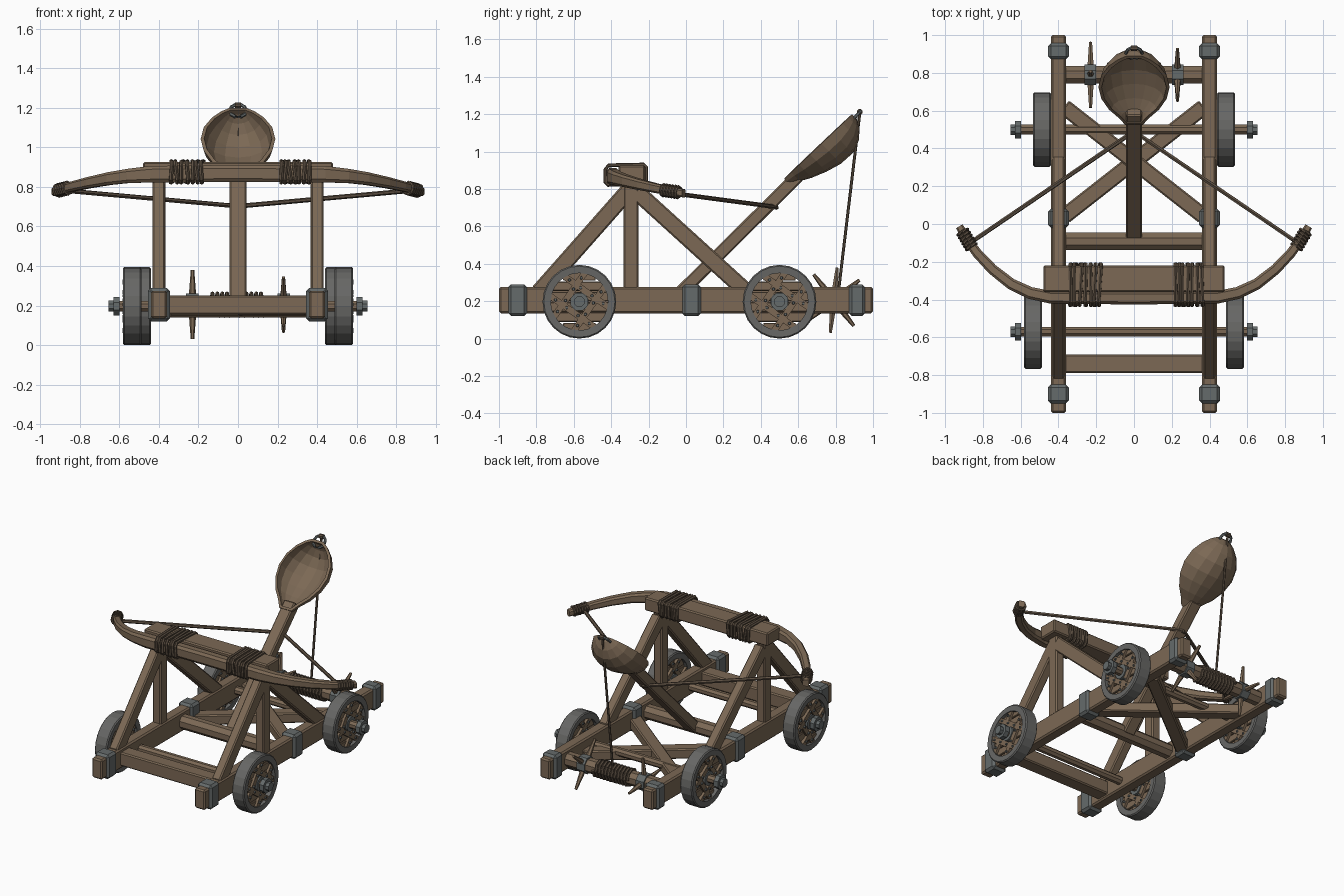
import bpy, bmesh, math, random
from mathutils import Vector, Matrix

if "Cube" in bpy.data.objects:
    bpy.data.objects.remove(bpy.data.objects["Cube"])

random.seed(3)


def material(name, rgb):
    m = bpy.data.materials.new(name)
    m.diffuse_color = (*rgb, 1)
    m.use_nodes = True
    m.node_tree.nodes["Principled BSDF"].inputs["Base Color"].default_value = m.diffuse_color
    return m


WOOD = material("brown wood", (0.20, 0.14, 0.09))
METAL = material("grey iron", (0.13, 0.145, 0.145))
TYRE = material("wheel rim grey", (0.135, 0.135, 0.13))
ROPE = material("dark rope", (0.11, 0.08, 0.055))


def finish(name, bm, mat):
    bmesh.ops.recalc_face_normals(bm, faces=bm.faces)
    me = bpy.data.meshes.new(name)
    bm.to_mesh(me)
    bm.free()
    me.materials.append(mat)
    ob = bpy.data.objects.new(name, me)
    bpy.context.collection.objects.link(ob)
    return ob


def frame(a, b, side):
    """Matrix at the middle of a-b: local z along it, local x near 'side'."""
    a, b = Vector(a), Vector(b)
    z = (b - a).normalized()
    y = z.cross(Vector(side)).normalized()
    x = y.cross(z)
    m = Matrix((x, y, z)).transposed().to_4x4()
    m.translation = (a + b) / 2
    return m, (b - a).length


def beam(name, a, b, w, h, mat=WOOD, bev=0.008, side=(1, 0, 0)):
    """Box timber from a to b, w wide along 'side', h across."""
    m, length = frame(a, b, side)
    bm = bmesh.new()
    bmesh.ops.create_cube(bm, size=1)
    bmesh.ops.scale(bm, vec=(w, h, length), verts=bm.verts)
    if bev:
        bmesh.ops.bevel(bm, geom=bm.edges[:], offset=bev, segments=1, affect='EDGES')
    bm.transform(m)
    return finish(name, bm, mat)


def rod(name, a, b, r1, r2=None, mat=WOOD, n=8):
    d = Vector(b) - Vector(a)
    m, length = frame(a, b, (0, 0, 1) if abs(d.normalized().z) < 0.9 else (1, 0, 0))
    bm = bmesh.new()
    bmesh.ops.create_cone(bm, cap_ends=True, segments=n, radius1=r1,
                          radius2=r1 if r2 is None else r2, depth=length)
    bm.transform(m @ Matrix.Rotation(math.pi / n, 4, 'Z'))
    return finish(name, bm, mat)


def loft(name, rings, mat, closed=False, caps=True):
    """Skin a list of equal vertex rings."""
    bm = bmesh.new()
    vs = [[bm.verts.new(p) for p in ring] for ring in rings]
    n = len(vs[0])
    for i in range(len(vs) if closed else len(vs) - 1):
        p, q = vs[i], vs[(i + 1) % len(vs)]
        for j in range(n):
            bm.faces.new((p[j], p[(j + 1) % n], q[(j + 1) % n], q[j]))
    if caps and not closed:
        bm.faces.new(vs[0])
        bm.faces.new(vs[-1])
    return finish(name, bm, mat)


def tube(name, pts, r, mat=ROPE, closed=False, n=6):
    pts = [Vector(p) for p in pts]
    rings, k = [], len(pts)
    for i, p in enumerate(pts):
        a = pts[i - 1] if (i or closed) else p
        b = pts[(i + 1) % k] if (i < k - 1 or closed) else p
        t = (b - a).normalized()
        u = t.cross(Vector((1, 0.13, 0.07))).normalized()
        v = t.cross(u)
        rings.append([p + (u * math.cos(q) + v * math.sin(q)) * r
                      for q in (math.tau * j / n for j in range(n))])
    return loft(name, rings, mat, closed)


def wheel(name, x, y, s):
    R, z = 0.197, 0.197
    # iron-grey rim
    prof = [(0.153, -0.045), (0.19, -0.047), (R, -0.04), (R, 0.04), (0.19, 0.047), (0.153, 0.045)]
    loft(name + "_rim", [[(x + h, y + r * math.cos(a), z + r * math.sin(a)) for r, h in prof]
                         for a in (math.tau * i / 24 for i in range(24))], TYRE, closed=True)
    # plank face
    for i in range(6):
        c = -0.1375 + 0.055 * i
        half = math.sqrt(0.185 ** 2 - (abs(c) + 0.026) ** 2)
        beam(name + "_plank", (x, y - half, z + c), (x, y + half, z + c), 0.045, 0.05, bev=0.004)
    # crossed battens with studs, both faces
    for k in range(4):
        a = math.radians(55 + 90 * k)
        d, n = Vector((0, math.cos(a), math.sin(a))), Vector((0, -math.sin(a), math.cos(a)))
        for f in (-1, 1):
            c = Vector((x + f * 0.028, y, z)) + n * 0.065
            beam(name + "_batten", c - d * 0.145, c + d * 0.145, 0.02 + 0.004 * (k % 2), 0.034, bev=0)
            for t in (-0.11, -0.037, 0.037, 0.11):
                p = c + d * t
                rod(name + "_stud", p, p + Vector((f * 0.02, 0, 0)), 0.011, 0.007, METAL, 6)
    rod(name + "_hub", (x - s * 0.045, y, z), (x + s * 0.045, y, z), 0.05, None, METAL, 12)
    # axle-end nut
    rod(name + "_nut", (s * 0.598, y, z), (s * 0.63, y, z), 0.05, None, METAL, 8)
    rod(name + "_axle_cap", (s * 0.63, y, z), (s * 0.655, y, z), 0.03, None, METAL, 8)


# chassis
for s in (-1, 1):
    X = 0.4 * s
    beam("side_rail", (X, -1, 0.205), (X, 1, 0.205), 0.08, 0.14, bev=0.01)
    for y, w in ((-0.9, 0.1), (0.03, 0.1), (0.915, 0.085)):
        beam("rail_band", (X, y - w / 2, 0.205), (X, y + w / 2, 0.205), 0.11, 0.17, METAL, 0.015)
    # side frame
    beam("frame_post", (X, -0.295, 0.26), (X, -0.295, 0.86), 0.065, 0.08)
    beam("front_strut", (X, -0.79, 0.245), (X, -0.30, 0.80), 0.064, 0.09)
    beam("rear_strut", (X, 0.33, 0.245), (X, -0.27, 0.79), 0.064, 0.09)
    # crossed floor brace
    beam("floor_brace", (-s * 0.37, 0.62, 0.18 + 0.004 * s), (s * 0.37, 0.04, 0.18 + 0.004 * s),
         0.07, 0.085, side=(0, 0, 1))
    wheel("front_wheel", s * 0.535, -0.57, s)
    wheel("rear_wheel", s * 0.487, 0.5, s)

beam("front_crossbeam", (-0.37, -0.74, 0.203), (0.37, -0.74, 0.203), 0.095, 0.1, side=(0, 0, 1))
rod("arm_pivot_beam", (-0.37, -0.092, 0.203), (0.37, -0.092, 0.203), 0.05)
for y in (-0.57, 0.5):
    rod("axle", (-0.6, y, 0.197), (0.6, y, 0.197), 0.028)

# head beam
beam("head_beam", (-0.48, -0.29, 0.88), (0.48, -0.29, 0.88), 0.092, 0.14, side=(0, 0, 1))

# bow: x, y, z, half height, half depth on one side, mirrored
half = [(0.0, -0.392, 0.868, 0.043, 0.034), (0.44, -0.388, 0.864, 0.042, 0.034),
        (0.55, -0.365, 0.856, 0.036, 0.032), (0.65, -0.318, 0.842, 0.032, 0.03),
        (0.75, -0.24, 0.822, 0.028, 0.028), (0.83, -0.155, 0.803, 0.025, 0.026),
        (0.885, -0.08, 0.788, 0.023, 0.024), (0.925, -0.012, 0.777, 0.022, 0.02)]
path = [(-x, y, z, h, d) for x, y, z, h, d in half[:0:-1]] + half
rings = []
for i, (x, y, z, h, d) in enumerate(path):
    a, b = path[max(i - 1, 0)], path[min(i + 1, len(path) - 1)]
    t = Vector((b[0] - a[0], b[1] - a[1], 0)).normalized()
    n = Vector((t.y, -t.x, 0))
    rings.append([Vector((x, y, z)) + n * d * u + Vector((0, 0, h * v)) for u, v in
                  ((1, .6), (.6, 1), (-.6, 1), (-1, .6), (-1, -.6), (-.6, -1), (.6, -1), (1, -.6))])
loft("bow", rings, WOOD)

# rope lashings around head beam and bow
for x0, x1 in ((-0.335, -0.18), (0.215, 0.355)):
    for i in range(7):
        x = x0 + (x1 - x0) * i / 6
        j = [random.uniform(-0.008, 0.008) for _ in range(4)]
        tube("beam_lashing", [(x + j[0], -0.418, 0.822), (x + j[0], -0.43, 0.835), (x + j[1], -0.43, 0.905),
                              (x + j[1], -0.415, 0.926), (x + j[2], -0.225, 0.93), (x + j[2], -0.213, 0.918),
                              (x + j[3], -0.213, 0.84), (x + j[3], -0.225, 0.825)], 0.0105, closed=True)

for s in (-1, 1):
    # bow tip lashings
    t = Vector((0.5 * s, 0.85, -0.12)).normalized()
    n = t.cross(Vector((0, 0, 1))).normalized()
    v = n.cross(t)
    for i in range(6):
        c = Vector((0.884 * s, -0.082, 0.788)) + t * (i - 2.5) * 0.018
        tube("tip_lashing", [c + n * 0.03 * math.cos(a) + v * 0.03 * math.sin(a)
                             for a in (math.tau * k / 8 for k in range(8))], 0.009, closed=True)
    # bowstring
    tube("bowstring", [(0.86 * s, -0.095, 0.78), (0.03 * s, 0.47, 0.705), (0, 0.485, 0.70)], 0.012)

# throwing arm
beam("throwing_arm", (0, -0.075, 0.20), (0, 0.60, 0.87), 0.085, 0.07)

# spoon bowl: u along the rim line, half width, depth
sec = [(0.0, .042, .045), (.1, .075, .06), (.22, .125, .09), (.38, .165, .12), (.55, .18, .142),
       (.72, .165, .145), (.86, .125, .12), (.95, .08, .08), (1.0, .04, .035)]
T, N = Vector((0, 0.725, 0.689)), Vector((0, 0.689, -0.725))
bm = bmesh.new()
rows = []
for u, w, d in sec:
    c = Vector((0, 0.53, 0.86)) + T * 0.485 * u
    rows.append([bm.verts.new(c + Vector((-w * math.cos(a), 0, 0)) + N * d * math.sin(a))
                 for a in (math.pi * k / 8 for k in range(9))])
for p, q in zip(rows, rows[1:]):
    for k in range(8):
        bm.faces.new((p[k], p[k + 1], q[k + 1], q[k]))
bm.faces.new(rows[-1])
bm.faces.new(rows[0])
bowl = finish("spoon_bowl", bm, WOOD)
mod = bowl.modifiers.new("thickness", 'SOLIDIFY')
mod.thickness = 0.018
mod.offset = 0

# ring on the spoon tip and pull rope
tube("spoon_ring", [(0.042 * math.cos(a), 0.905 + 0.03 * math.sin(a), 1.185 + 0.032 * math.sin(a))
                    for a in (math.tau * k / 10 for k in range(10))], 0.009, METAL, closed=True)
rod("rope_knot", (-0.016, 0.93, 1.212), (0.016, 0.93, 1.212), 0.016, None, ROPE, 8)
tube("pull_rope", [(0, 0.93, 1.212), (0, 0.815, 0.25)], 0.008)

# windlass
Y, Z = 0.79, 0.205
rod("windlass_roller", (-0.37, Y, Z), (0.37, Y, Z), 0.05)
tube("windlass_rope", [(-0.135 + 0.27 * i / 88, Y + 0.057 * math.cos(i * math.pi / 4),
                        Z + 0.057 * math.sin(i * math.pi / 4)) for i in range(89)], 0.01)
for s, a0 in ((-1, 84), (1, 38)):
    rod("windlass_collar", (s * 0.2, Y, Z), (s * 0.262, Y, Z), 0.06, None, METAL, 8)
    for k in range(4):
        a = math.radians(a0 + 90 * k)
        d = Vector((0, math.cos(a), math.sin(a)))
        c = Vector((s * 0.23, Y, Z))
        rod("windlass_spoke", c + d * 0.03, c + d * 0.175, 0.02, 0.009, WOOD, 6)
